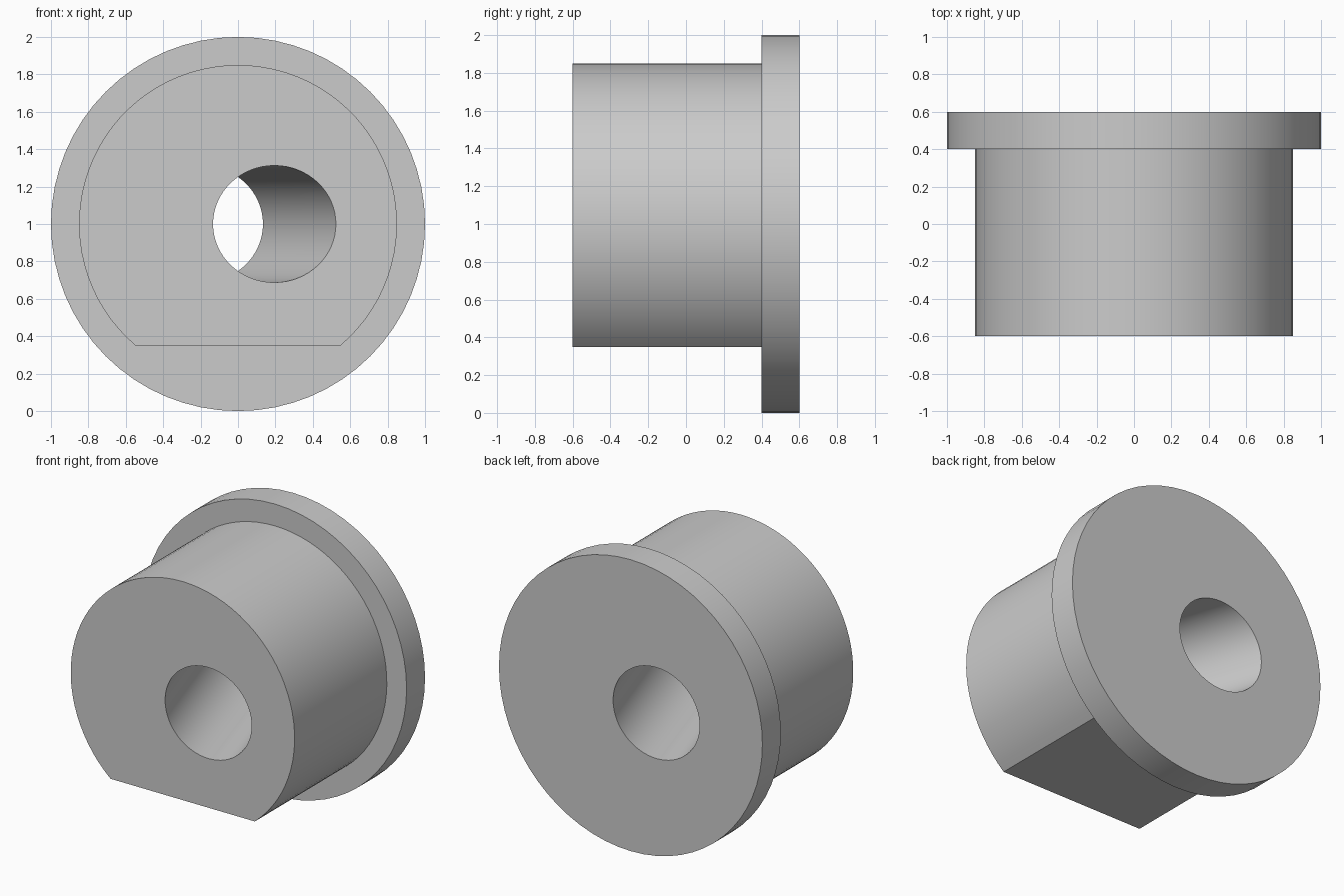
import bpy, bmesh, math
from mathutils import Matrix

if "Cube" in bpy.data.objects:
    bpy.data.objects.remove(bpy.data.objects["Cube"], do_unlink=True)

AXIS_Z = 1.0
FLAT_DROP = 0.65      # distance from axis down to the flat
BODY_R = 0.85
TILT = math.radians(18)

grey = bpy.data.materials.new("plain grey")
grey.use_nodes = True
colour = (0.6, 0.6, 0.6, 1)
grey.diffuse_color = colour
grey.node_tree.nodes["Principled BSDF"].inputs["Base Color"].default_value = colour


def prism(name, radius, y0, y1, start, end, steps, closed):
    """Extrude an arc profile in the XZ plane along y."""
    bm = bmesh.new()
    count = steps if closed else steps + 1
    angles = [start + (end - start) * i / steps for i in range(count)]
    ring = [bm.verts.new((radius * math.cos(a), y0, radius * math.sin(a))) for a in angles]
    face = bm.faces.new(ring)
    out = bmesh.ops.extrude_face_region(bm, geom=[face])
    moved = [v for v in out["geom"] if isinstance(v, bmesh.types.BMVert)]
    bmesh.ops.translate(bm, verts=moved, vec=(0, y1 - y0, 0))
    bmesh.ops.recalc_face_normals(bm, faces=bm.faces)
    mesh = bpy.data.meshes.new(name)
    bm.to_mesh(mesh)
    bm.free()
    mesh.materials.append(grey)
    obj = bpy.data.objects.new(name, mesh)
    obj.location.z = AXIS_Z
    bpy.context.collection.objects.link(obj)
    return obj


# Flange disc, barrel with a flat underside, slanted bore
turn = 2 * math.pi
bushing = prism("flanged_bushing", 1.0, 0.4, 0.6, 0, turn, 64, True)
cut = math.asin(FLAT_DROP / BODY_R)
barrel = prism("barrel", BODY_R, -0.6, 0.5, -cut, math.pi + cut, 64, False)
bore = prism("bore_cutter", 0.3125, -1.0, 1.0, 0, turn, 64, True)
bore.data.transform(Matrix.Rotation(TILT, 4, "Z"))

# Join the barrel to the flange and drill the bore
for helper, operation in ((barrel, "UNION"), (bore, "DIFFERENCE")):
    helper.hide_render = True
    mod = bushing.modifiers.new(helper.name, "BOOLEAN")
    mod.object = helper
    mod.operation = operation
    mod.solver = "EXACT"

bpy.ops.object.select_all(action="DESELECT")
bushing.select_set(True)
bpy.context.view_layer.objects.active = bushing
for mod_name in [m.name for m in bushing.modifiers]:
    bpy.ops.object.modifier_apply(modifier=mod_name)
for helper in (barrel, bore):
    bpy.data.objects.remove(helper, do_unlink=True)

bpy.ops.object.shade_smooth_by_angle(angle=math.radians(30))
